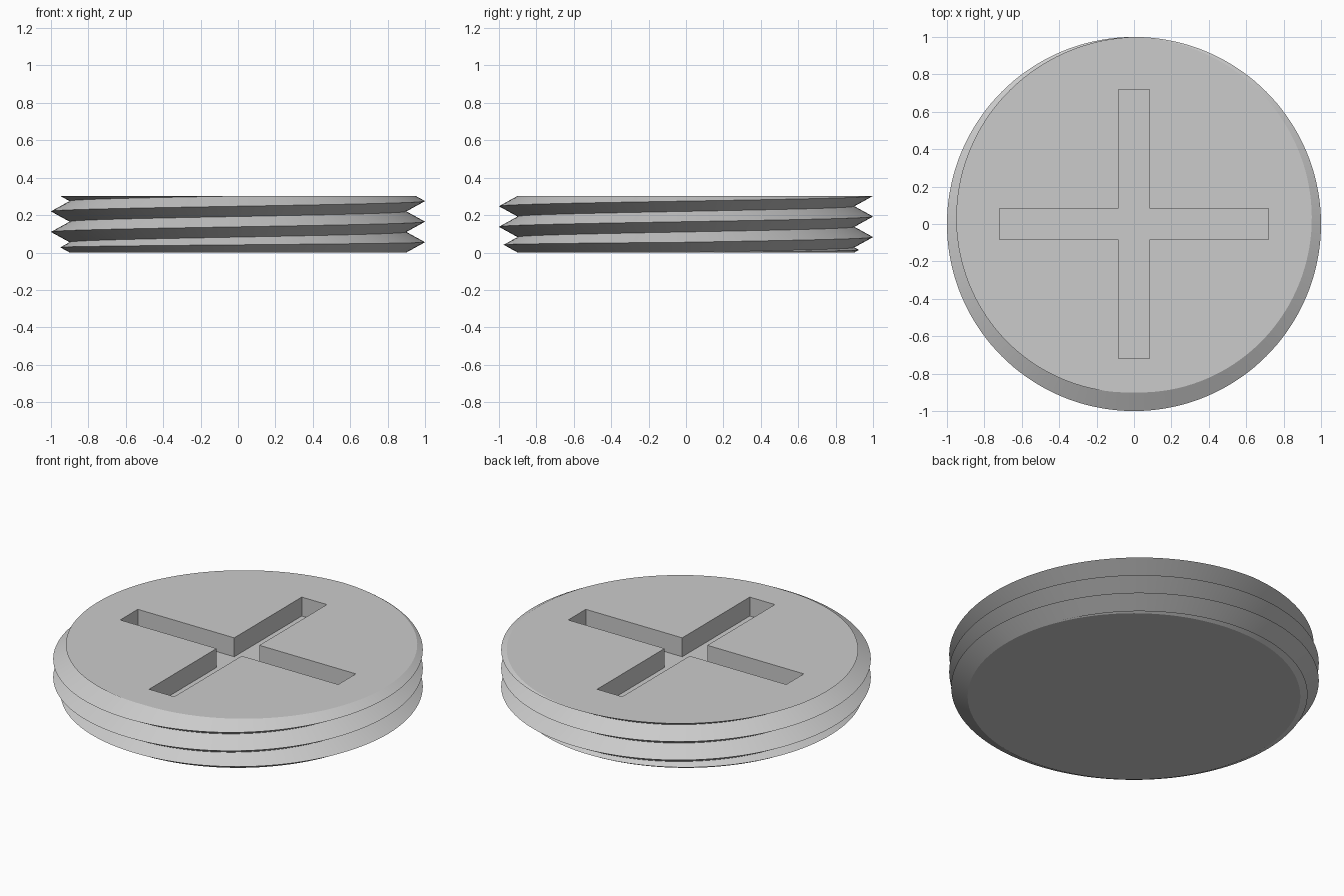
import bpy
import bmesh
from math import cos, sin, tau, radians

PITCH, TURNS = 0.11, 2.75
HEIGHT = PITCH * TURNS
ROOT, CREST = 0.9, 1.0
STEPS = 144
SLOT_HALF, SLOT_REACH, SLOT_DEPTH = 0.083, 0.72, 0.113

if "Cube" in bpy.data.objects:
    bpy.data.objects.remove(bpy.data.objects["Cube"])


def make_object(name, bm):
    mesh = bpy.data.meshes.new(name)
    bm.to_mesh(mesh)
    bm.free()
    obj = bpy.data.objects.new(name, mesh)
    bpy.context.collection.objects.link(obj)
    return obj


def thread_column(t):
    """Radius and height pairs up one side, t turns around; the first ridge grows from nothing."""
    points = [(ROOT, 0), (ROOT + (CREST - ROOT) * t, PITCH * t / 2), (ROOT, PITCH * t)]
    for k in range(1, 4):
        points += [(CREST, PITCH * (t + k - 0.5)), (ROOT, PITCH * (t + k))]
    return points


# Threaded disc: helical ridges, closed below and cut flat on top
bm = bmesh.new()
columns = []
for i in range(STEPS + 1):
    a = tau * i / STEPS
    columns.append([bm.verts.new((r * cos(a), r * sin(a), z))
                    for r, z in thread_column(i / STEPS)])
for left, right in zip(columns, columns[1:]):
    for j in range(len(left) - 1):
        bm.faces.new((left[j], right[j], right[j + 1], left[j + 1]))
bm.faces.new([c[0] for c in reversed(columns[:-1])])
bmesh.ops.remove_doubles(bm, verts=bm.verts, dist=1e-5)
bmesh.ops.bisect_plane(bm, geom=bm.verts[:] + bm.edges[:] + bm.faces[:], dist=1e-6,
                       plane_co=(0, 0, HEIGHT), plane_no=(0, 0, 1), clear_outer=True)
rim = [e for e in bm.edges if e.is_boundary and all(v.co.z > HEIGHT - 1e-4 for v in e.verts)]
bmesh.ops.contextual_create(bm, geom=rim)
bmesh.ops.recalc_face_normals(bm, faces=bm.faces)
disc = make_object("threaded_disc", bm)

# Cross-shaped cutter for the driver slot
bm = bmesh.new()
w, r = SLOT_HALF, SLOT_REACH
arm = [(w, w), (w, r), (-w, r)]
outline = []
for quarter in range(4):
    outline += arm
    arm = [(-y, x) for x, y in arm]
base = bm.faces.new([bm.verts.new((x, y, HEIGHT - SLOT_DEPTH)) for x, y in outline])
raised = bmesh.ops.extrude_face_region(bm, geom=[base])["geom"]
bmesh.ops.translate(bm, vec=(0, 0, SLOT_DEPTH * 2),
                    verts=[v for v in raised if isinstance(v, bmesh.types.BMVert)])
bmesh.ops.recalc_face_normals(bm, faces=bm.faces)
cutter = make_object("slot_cutter", bm)
cutter.hide_render = True

# Cut the slot
cut = disc.modifiers.new("slot", "BOOLEAN")
cut.operation = "DIFFERENCE"
cut.solver = "EXACT"
cut.object = cutter
bpy.ops.object.select_all(action="DESELECT")
disc.select_set(True)
bpy.context.view_layer.objects.active = disc
bpy.ops.object.modifier_apply(modifier=cut.name)
bpy.data.objects.remove(cutter)

# Plain grey material and smooth flanks
grey = bpy.data.materials.new("light_grey")
grey.use_nodes = True
grey.diffuse_color = (0.6, 0.6, 0.6, 1)
grey.node_tree.nodes["Principled BSDF"].inputs["Base Color"].default_value = grey.diffuse_color
disc.data.materials.clear()
disc.data.materials.append(grey)
bpy.ops.object.shade_smooth_by_angle(angle=radians(25))
